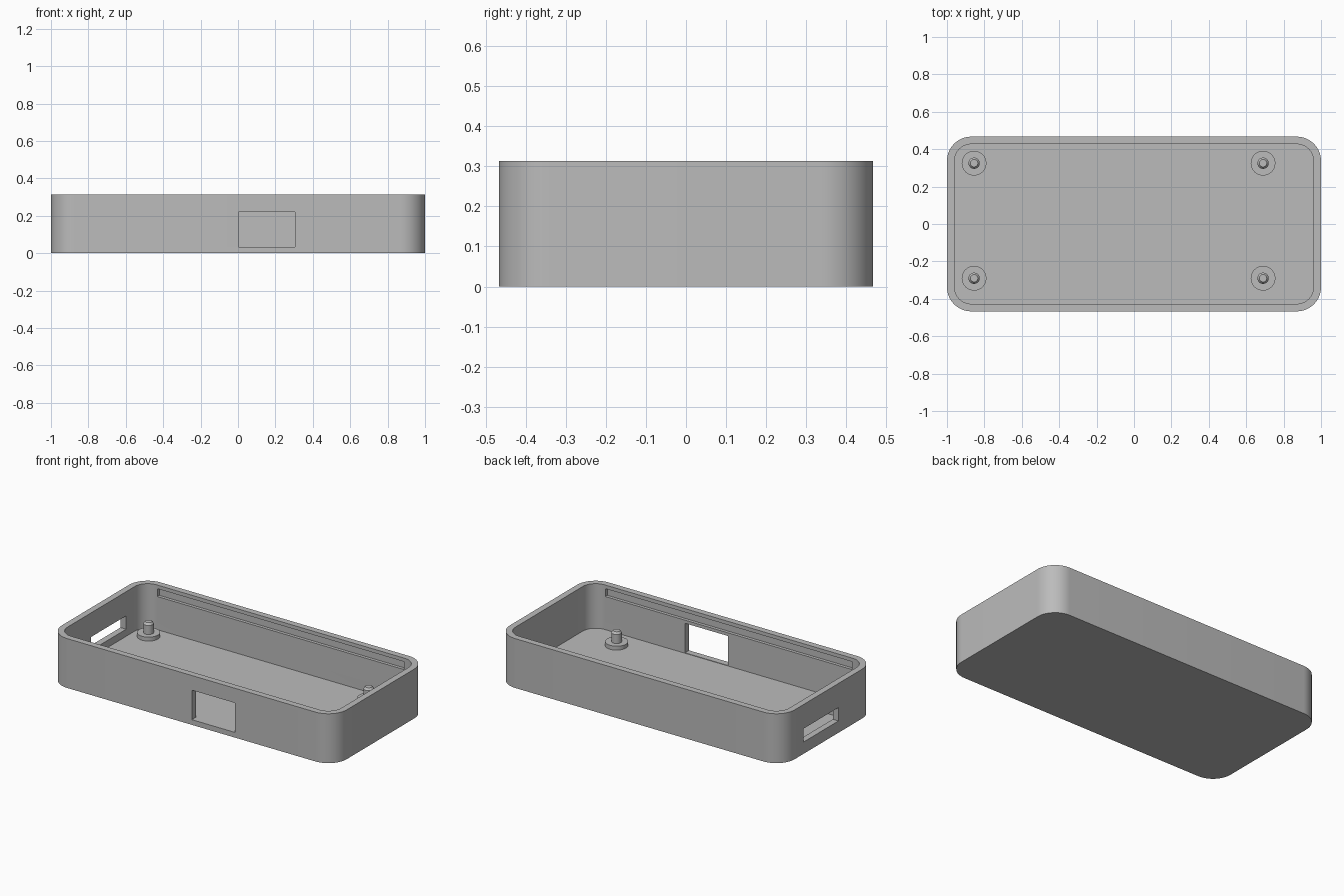
import bpy
import bmesh
from math import cos, sin, pi, radians

cube = bpy.data.objects.get("Cube")
if cube:
    bpy.data.objects.remove(cube, do_unlink=True)

grey = bpy.data.materials.new("grey plastic")
grey.use_nodes = True
colour = (0.5, 0.5, 0.5, 1)
grey.diffuse_color = colour
grey.node_tree.nodes["Principled BSDF"].inputs["Base Color"].default_value = colour


def make_object(name, bm):
    bmesh.ops.recalc_face_normals(bm, faces=bm.faces)
    mesh = bpy.data.meshes.new(name)
    bm.to_mesh(mesh)
    bm.free()
    mesh.materials.append(grey)
    obj = bpy.data.objects.new(name, mesh)
    bpy.context.collection.objects.link(obj)
    return obj


def loft(name, rings):
    """Skin a stack of equal-sized rings and cap both ends."""
    bm = bmesh.new()
    loops = [[bm.verts.new(p) for p in ring] for ring in rings]
    for low, high in zip(loops, loops[1:]):
        for i in range(len(low)):
            j = (i + 1) % len(low)
            bm.faces.new((low[i], low[j], high[j], high[i]))
    bm.faces.new(loops[0])
    bm.faces.new(loops[-1])
    return make_object(name, bm)


def rounded_block(name, half_x, half_y, radius, z0, z1, steps=14):
    outline = []
    for k, (sx, sy) in enumerate([(1, 1), (-1, 1), (-1, -1), (1, -1)]):
        for i in range(steps + 1):
            a = (k + i / steps) * pi / 2
            outline.append((sx * (half_x - radius) + radius * cos(a),
                            sy * (half_y - radius) + radius * sin(a)))
    return loft(name, [[(x, y, z) for x, y in outline] for z in (z0, z1)])


def box(name, x0, x1, y0, y1, z0, z1):
    corners = [(x0, y0), (x1, y0), (x1, y1), (x0, y1)]
    return loft(name, [[(x, y, z) for x, y in corners] for z in (z0, z1)])


def turned(name, profile, x, y, sides=32):
    return loft(name, [[(x + r * cos(2 * pi * i / sides), y + r * sin(2 * pi * i / sides), z)
                        for i in range(sides)] for r, z in profile])


def select_only(obj):
    bpy.ops.object.select_all(action='DESELECT')
    obj.select_set(True)
    bpy.context.view_layer.objects.active = obj


def cut(target, cutter):
    cutter.hide_render = True
    mod = target.modifiers.new("cut", 'BOOLEAN')
    mod.operation = 'DIFFERENCE'
    mod.solver = 'EXACT'
    mod.object = cutter
    select_only(target)
    bpy.ops.object.modifier_apply(modifier=mod.name)
    bpy.data.objects.remove(cutter, do_unlink=True)


def smooth(obj):
    select_only(obj)
    bpy.ops.object.shade_smooth_by_angle(angle=radians(30))


HEIGHT, FLOOR = 0.313, 0.03

# Open tray with rounded corners
tray = rounded_block("tray", 1, 0.467, 0.13, 0, HEIGHT)
cut(tray, rounded_block("cavity_cutter", 0.96, 0.427, 0.09, FLOOR, HEIGHT + 0.1))

# Front port opening and left-hand end slot
cut(tray, box("port_cutter", 0.003, 0.305, -0.6, -0.3, 0.033, 0.22))
cut(tray, box("slot_cutter", -1.1, -0.9, -0.10, 0.25, 0.075, 0.16))

# Lid grooves inside both long walls
for side in (-1, 1):
    y0, y1 = sorted((side * 0.40, side * 0.447))
    cut(tray, box("groove_cutter", -0.865, 0.865, y0, y1, 0.24, 0.29))
smooth(tray)

# Four board standoffs: washer base and chamfered pin
for x, end in ((-0.855, "right"), (0.69, "left")):
    for y, side in ((-0.29, "front"), (0.325, "back")):
        smooth(turned(f"{side}_{end}_standoff",
                      [(0.066, FLOOR - 0.01), (0.066, 0.055), (0.03, 0.055),
                       (0.03, 0.112), (0.02, 0.125)], x, y))
